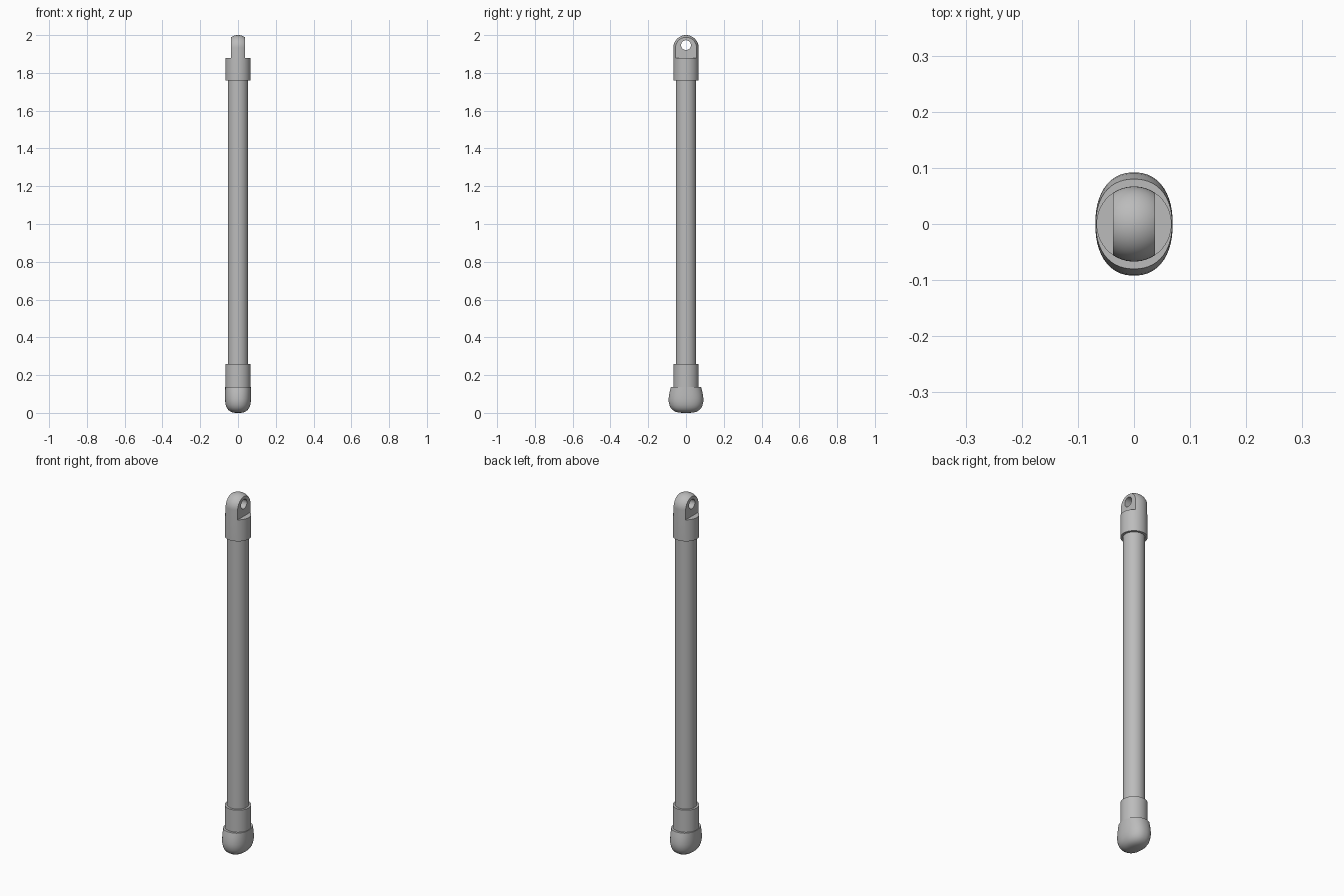
import bpy, bmesh, math

if "Cube" in bpy.data.objects:
    bpy.data.objects.remove(bpy.data.objects["Cube"])

grey = bpy.data.materials.new("plain_grey")
grey.diffuse_color = (0.5, 0.5, 0.5, 1)
grey.use_nodes = True
grey.node_tree.nodes["Principled BSDF"].inputs["Base Color"].default_value = grey.diffuse_color
R = 0.067           # collar radius
SEG = 48


def finish(obj, angle=35):
    bpy.ops.object.select_all(action='DESELECT')
    obj.select_set(True)
    bpy.context.view_layer.objects.active = obj
    bpy.ops.object.shade_smooth_by_angle(angle=math.radians(angle))


def loft(name, rings, seg=SEG, power=2.0):
    """Closed solid from (half_x, half_y, z) superellipse rings, bottom to top."""
    bm = bmesh.new()
    loops = []
    for rx, ry, z in rings:
        loop = []
        for i in range(seg):
            a = 2 * math.pi * (i + 0.5) / seg
            c, s = math.cos(a), math.sin(a)
            x = rx * math.copysign(abs(c) ** (2 / power), c)
            y = ry * math.copysign(abs(s) ** (2 / power), s)
            loop.append(bm.verts.new((x, y, z)))
        loops.append(loop)
    for a, b in zip(loops, loops[1:]):
        for i in range(seg):
            j = (i + 1) % seg
            bm.faces.new((a[i], a[j], b[j], b[i]))
    bm.faces.new(loops[0][::-1])
    bm.faces.new(loops[-1])
    me = bpy.data.meshes.new(name)
    bm.to_mesh(me)
    bm.free()
    obj = bpy.data.objects.new(name, me)
    bpy.context.collection.objects.link(obj)
    me.materials.append(grey)
    return obj


def cut(obj, cutter):
    mod = obj.modifiers.new("cut", 'BOOLEAN')
    mod.operation, mod.solver, mod.object = 'DIFFERENCE', 'EXACT', cutter
    bpy.context.view_layer.objects.active = obj
    bpy.ops.object.modifier_apply(modifier=mod.name)
    bpy.data.objects.remove(cutter)


# Long tube
finish(loft("tube", [(0.055, 0.055, 0.2), (0.055, 0.055, 1.8)], 16), 50)

# Lower collar
finish(loft("lower_collar", [(R, R, 0.12), (R, R, 0.26)]))

# Upper collar with domed end, cut to a flat lug with a cross hole
dome = [(R * math.cos(t), R * math.cos(t), 2 - R + R * math.sin(t))
        for t in (math.radians(88 * i / 12) for i in range(13))]
lug = loft("upper_collar_lug", [(R, R, 1.76)] + dome)
for side in (-1, 1):
    bpy.ops.mesh.primitive_cube_add(size=0.2, location=(side * 0.137, 0, 1.98))
    cut(lug, bpy.context.object)
bpy.ops.mesh.primitive_cylinder_add(vertices=32, radius=0.026, depth=0.3,
                                    location=(0, 0, 1.947),
                                    rotation=(0, math.pi / 2, 0))
cut(lug, bpy.context.object)
if not lug.data.materials:
    lug.data.materials.append(grey)
finish(lug)

# Bulbous rubber foot, longer front to back
foot = [(0.012, 0.018, 0.0), (0.027, 0.040, 0.002), (0.041, 0.058, 0.007),
        (0.052, 0.072, 0.016), (0.060, 0.082, 0.028), (0.065, 0.088, 0.042),
        (0.068, 0.092, 0.060), (0.069, 0.092, 0.076), (0.069, 0.090, 0.095),
        (0.0685, 0.086, 0.115), (0.068, 0.080, 0.137)]
finish(loft("foot", foot, power=2.25), 40)
